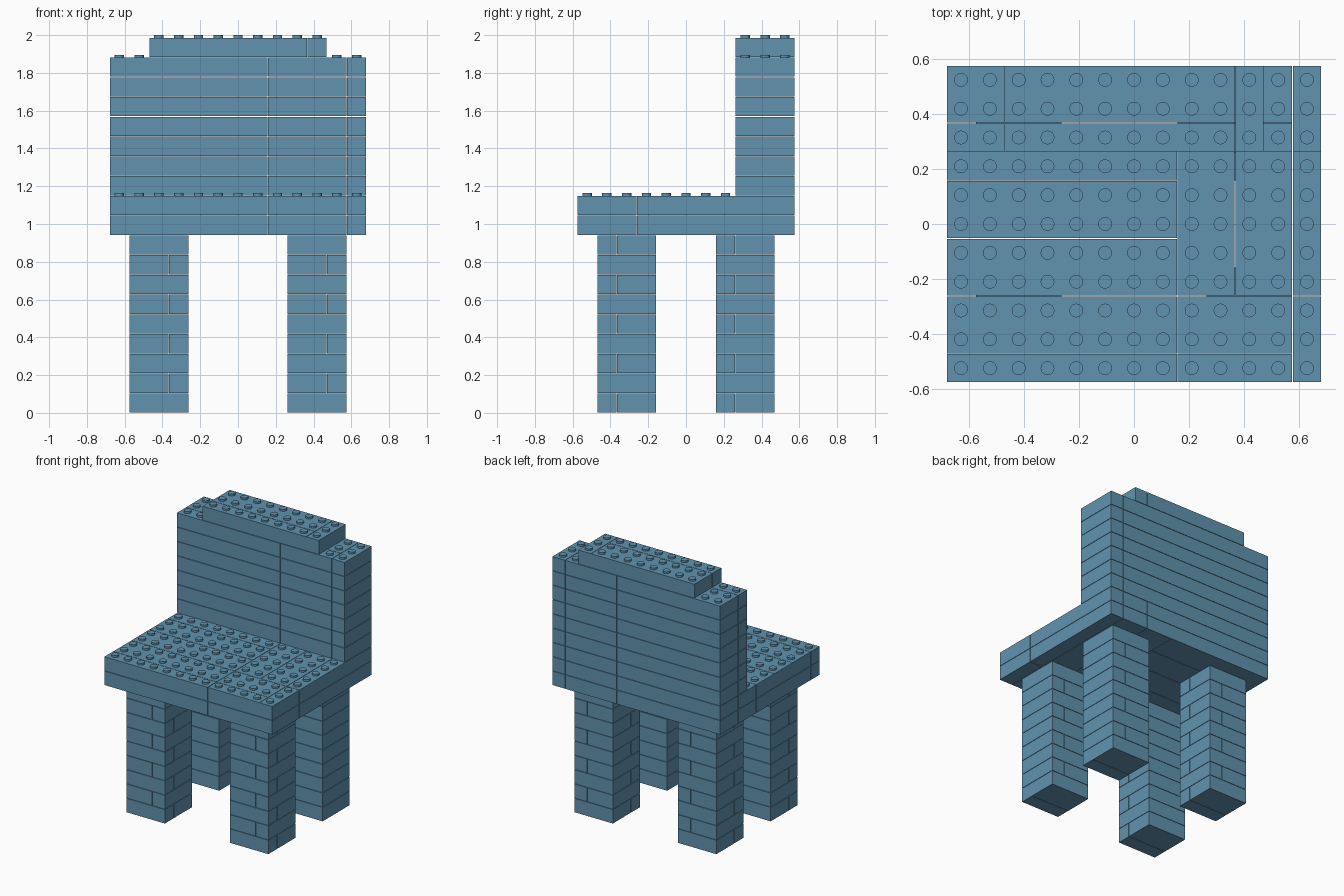
import bpy
import bmesh
from mathutils import Matrix, Vector

cube = bpy.data.objects.get("Cube")
if cube:
    bpy.data.objects.remove(cube, do_unlink=True)

U = 0.1046            # one stud pitch, also one brick height
COLS, ROWS = 13, 11   # footprint in studs
GAP = 0.0015          # inset on each brick face
STUD_R, STUD_H = 0.025, 0.013

blue = bpy.data.materials.new("brick blue")
blue.use_nodes = True
blue.diffuse_color = (0.12, 0.29, 0.43, 1)
blue.node_tree.nodes["Principled BSDF"].inputs["Base Color"].default_value = blue.diffuse_color


def place(col, row, layer):
    """Position of a stud-grid corner."""
    return Vector(((col - COLS / 2) * U, (row - ROWS / 2) * U, layer * U))


def brick(bm, c0, c1, r0, r1, layer):
    low, high = place(c0, r0, layer), place(c1, r1, layer + 1)
    size = high - low - Vector((GAP, GAP, GAP)) * 2
    bmesh.ops.create_cube(bm, size=1, matrix=Matrix.Translation((low + high) / 2)
                          @ Matrix.Diagonal(size).to_4x4())


def studs(bm, c0, c1, r0, r1, layer):
    for c in range(c0, c1):
        for r in range(r0, r1):
            centre = place(c + 0.5, r + 0.5, layer) + Vector((0, 0, STUD_H / 2 - GAP))
            bmesh.ops.create_cone(bm, cap_ends=True, segments=20, radius1=STUD_R,
                                  radius2=STUD_R, depth=STUD_H + GAP,
                                  matrix=Matrix.Translation(centre))


def finish(bm, name):
    mesh = bpy.data.meshes.new(name)
    bm.to_mesh(mesh)
    bm.free()
    mesh.materials.append(blue)
    obj = bpy.data.objects.new(name, mesh)
    bpy.context.collection.objects.link(obj)


# Legs: each layer is a two-wide and a one-wide brick, turned on alternate layers
def leg(name, c, r):
    bm = bmesh.new()
    for layer in range(9):
        if layer % 2:
            brick(bm, c, c + 2, r, r + 3, layer)
            brick(bm, c + 2, c + 3, r, r + 3, layer)
        else:
            brick(bm, c, c + 3, r, r + 1, layer)
            brick(bm, c, c + 3, r + 1, r + 3, layer)
    finish(bm, name)


for side, c in (("right", 1), ("left", 9)):
    for end, r in (("front", 1), ("back", 7)):
        leg(f"{end}_{side}_leg", c, r)

# Seat: two layers of plates, studded in front of the backrest
bm = bmesh.new()
for layer in (9, 10):
    for r0, r1 in ((0, 1), (1, 3), (3, 5), (5, 7), (7, 9), (9, 11)):
        brick(bm, 0, 8, r0, r1, layer)
    for r0, r1 in ((0, 1), (1, 3)):
        brick(bm, 8, 12, r0, r1, layer)
    for c0, c1 in ((8, 10), (10, 12), (12, 13)):
        brick(bm, c0, c1, 3, 11, layer)
    brick(bm, 12, 13, 0, 3, layer)
studs(bm, 0, COLS, 0, 8, 11)
finish(bm, "seat")

# Backrest: seven layers, with studs left bare at both ends
bm = bmesh.new()
for layer in range(11, 18):
    for c0, c1 in ((0, 8), (8, 12)):
        brick(bm, c0, c1, 8, 9, layer)
        brick(bm, c0, c1, 9, 11, layer)
    brick(bm, 12, 13, 8, 11, layer)
studs(bm, 0, 2, 8, 11, 18)
studs(bm, 11, 13, 8, 11, 18)
finish(bm, "backrest")

# Top rail: one narrower layer
bm = bmesh.new()
brick(bm, 2, 10, 8, 9, 18)
brick(bm, 2, 10, 9, 11, 18)
brick(bm, 10, 11, 8, 11, 18)
studs(bm, 2, 11, 8, 11, 19)
finish(bm, "top_rail")
